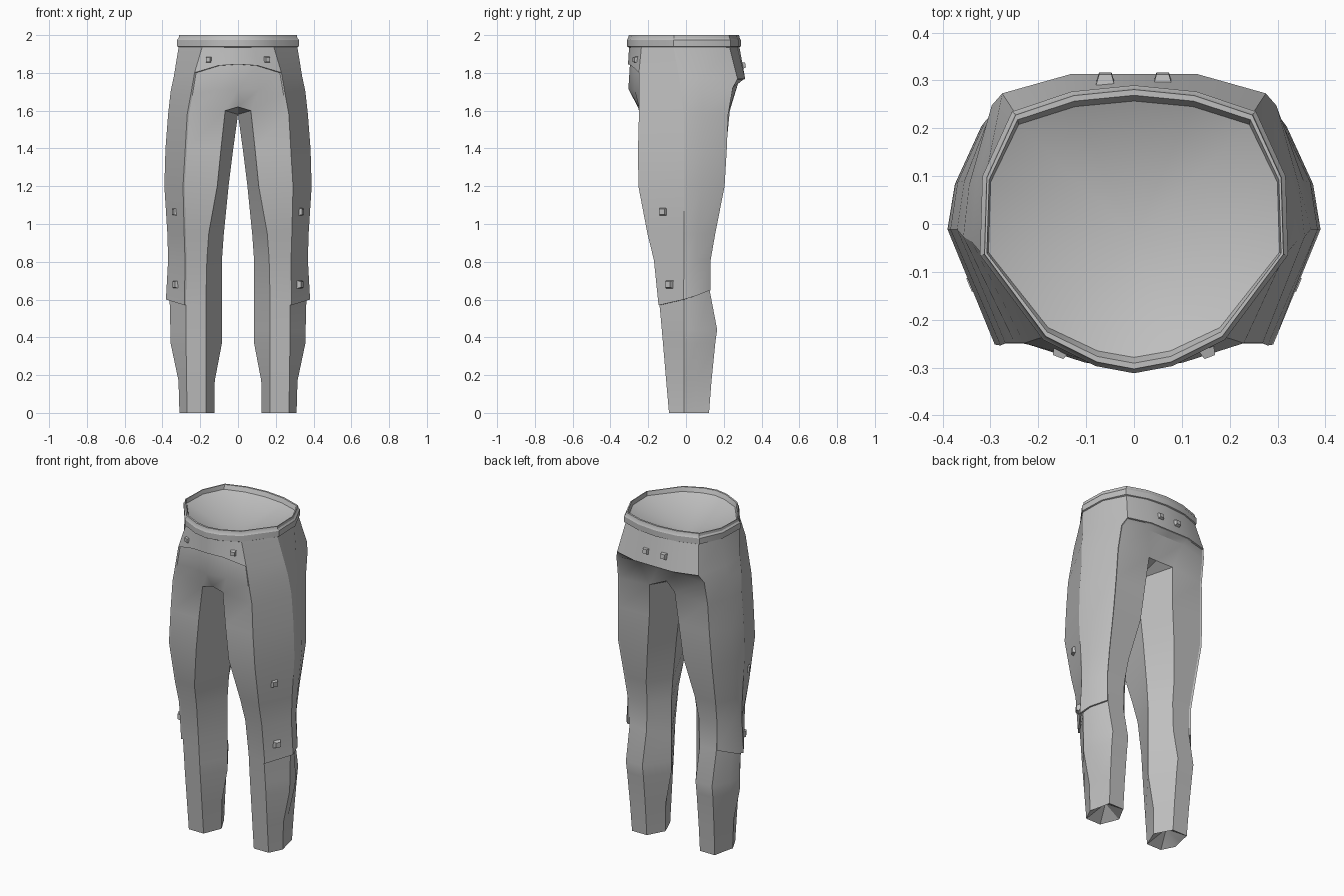
import bpy, bmesh
from mathutils import Vector, Matrix

if "Cube" in bpy.data.objects:
    bpy.data.objects.remove(bpy.data.objects["Cube"])

grey = bpy.data.materials.new("cloth_grey")
grey.diffuse_color = (0.52, 0.52, 0.52, 1)
grey.use_nodes = True
grey.node_tree.nodes["Principled BSDF"].inputs["Base Color"].default_value = grey.diffuse_color


def finish(name, bm, thickness=0.0, angle=0.5):
    me = bpy.data.meshes.new(name)
    bm.to_mesh(me)
    bm.free()
    ob = bpy.data.objects.new(name, me)
    bpy.context.collection.objects.link(ob)
    me.materials.append(grey)
    bpy.ops.object.select_all(action='DESELECT')
    bpy.context.view_layer.objects.active = ob
    ob.select_set(True)
    if thickness:
        mod = ob.modifiers.new("thickness", 'SOLIDIFY')
        mod.thickness = thickness
        mod.offset = 1
        bpy.ops.object.modifier_apply(modifier=mod.name)
    if angle:
        bpy.ops.object.shade_smooth_by_angle(angle=angle)
    return ob


def mirrored_mesh(faces):
    """Faces for the +x half plus their reflections, welded together."""
    bm = bmesh.new()
    for f in faces:
        bm.faces.new([bm.verts.new(p) for p in f])
        bm.faces.new([bm.verts.new((-p[0], p[1], p[2])) for p in reversed(f)])
    bmesh.ops.remove_doubles(bm, verts=bm.verts, dist=0.0005)
    return bm


def strip(lo, hi, closed=False):
    n = len(lo)
    return [(lo[i], lo[(i + 1) % n], hi[(i + 1) % n], hi[i])
            for i in range(n if closed else n - 1)]


# Leg sections: z, outer x, front outer x, front inner x, inner x, front y, back y
LEG = [
    (0.00, .310, .270, .170, .125, -.090, .122),
    (0.17, .315, .272, .170, .123, -.105, .135),
    (0.37, .357, .275, .170, .085, -.122, .155),
    (0.44, .358, .275, .170, .085, -.128, .165),
    (0.60, .362, .275, .170, .085, -.140, .125),
    (0.81, .355, .272, .165, .085, -.165, .125),
    (0.95, .364, .276, .155, .075, -.200, .150),
    (1.20, .380, .282, .110, .050, -.248, .200),
    (1.40, .374, .270, .090, .025, -.250, .212),
    (1.58, .360, .260, .068, .000, -.245, .220),
]
HEM = 4      # row where the side panel ends


def leg_ring(i, z, xo, xfo, xfi, xi, yf, yb):
    dz = (0, -.03, 0, .02, .05, .04, 0) if i == HEM else (0,) * 7   # slanted hem
    pts = [(xfi, yf), (xfo, yf), (xo, -.01), (xo - .015, yb * .4),
           (xfo + .01 + .015 * z, yb), (xfi + .01, yb), (xi, .02)]
    return [(x, y, z + d) for (x, y), d in zip(pts, dz)]


legs = [leg_ring(i, *row) for i, row in enumerate(LEG)]

# Hip half sections, front centre round to back centre
top = legs[-1]
seat = [(0, -.250, 1.62)] + top[:6] + [(0, .19, 1.63)]
seat[1] = top[0] = (.068, -.245, 1.60)
seat[6] = top[5] = (.085, .232, 1.60)
groin = [(0, -.305, 1.715), (.11, -.272, 1.71), (.240, -.245, 1.69), (.347, -.025, 1.70),
         (.335, .08, 1.71), (.288, .245, 1.72), (.125, .275, 1.742), (0, .275, 1.742)]
yoke = [(0, -.297, 1.845), (.10, -.280, 1.838), (.222, -.243, 1.80), (.330, -.035, 1.78),
        (.320, .09, 1.77), (.268, .267, 1.765), (.13, .304, 1.765), (0, .304, 1.765)]
waist = [(0, -.291, 1.94), (.08, -.279, 1.94), (.182, -.228, 1.94), (.304, -.065, 1.94),
         (.300, .10, 1.94), (.240, .222, 1.94), (.13, .260, 1.94), (0, .272, 1.94)]
hips = [seat, groin, yoke, waist]

# Trouser body: legs, crotch, hips and recessed ankle openings
faces = []
for lo, hi in zip(legs, legs[1:]):
    faces += strip(lo, hi, True)
for lo, hi in zip(hips, hips[1:]):
    faces += strip(lo, hi)
fork = top[6]
faces += [(fork, top[0], seat[0]), (fork, seat[7], top[5])]
hollow = (.22, .015, .07)
faces += [(legs[0][(i + 1) % 7], legs[0][i], hollow) for i in range(7)]
finish("trouser_body", mirrored_mesh(faces))

# Raised outer layer: side panels from the knee up, flared at the hem, plus the hip yoke
panel = [ring[1:5] for ring in legs[HEM:]]
for row, flare in ((0, .010), (1, .005)):
    panel[row] = [(x + flare * (k in (1, 2)), y, z) for k, (x, y, z) in enumerate(panel[row])]
faces = []
for lo, hi in zip(panel, panel[1:]):
    faces += strip(lo, hi)
for lo, hi in zip(hips[:2], hips[1:3]):
    faces += strip(lo[2:6], hi[2:6])
faces += strip(yoke, waist)
finish("side_panels_and_yoke", mirrored_mesh(faces), thickness=.010)

# Waistband with a rolled edge and the shallow hollow inside
BAND = [(0, -.312), (.08, -.297), (.19, -.242), (.322, -.065),
        (.317, .10), (.255, .235), (.13, .277), (0, .290)]


def band_ring(z, sx, sy):
    return [(x * sx, (y + .01) * sy - .01, z) for x, y in BAND]


band = [band_ring(*r) for r in [(1.932, .95, .95), (1.940, 1, 1), (1.975, 1, 1),
                                (1.985, .975, .98), (2.0, .97, .97),
                                (2.0, .955, .93), (1.975, .945, .89)]]
faces = []
for lo, hi in zip(band, band[1:]):
    faces += strip(lo, hi)
pit = (0, -.025, 1.85)
faces += [(a, b, pit) for a, b in zip(band[-1], band[-1][1:])]
finish("waistband", mirrored_mesh(faces))


# Square tapered studs
def stud(name, loc, normal, size=.046):
    n = Vector(normal).normalized()
    side = Vector((0, 0, 1)).cross(n).normalized()
    up = n.cross(side)
    frame = Matrix((side, up, n)).transposed().to_4x4()
    bm = bmesh.new()
    bmesh.ops.create_cone(bm, cap_ends=True, segments=4, radius1=size * .707,
                          radius2=size * .46, depth=.024)
    bmesh.ops.rotate(bm, verts=bm.verts, matrix=Matrix.Rotation(.785398, 3, 'Z'))
    bmesh.ops.transform(bm, matrix=Matrix.Translation(loc) @ frame, verts=bm.verts)
    finish(name, bm, angle=0)


for s, label in ((1, "right"), (-1, "left")):
    stud("front_stud_" + label, (s * .154, -.267, 1.87), (s * .36, -.93, 0), .036)
    stud("back_stud_" + label, (s * .06, .303, 1.84), (0, 1, .16), .04)
    stud("thigh_stud_" + label, (s * .333, -.123, 1.065), (s * .92, -.38, -.05))
    stud("knee_stud_" + label, (s * .330, -.09, .68), (s * .855, -.52, 0))
